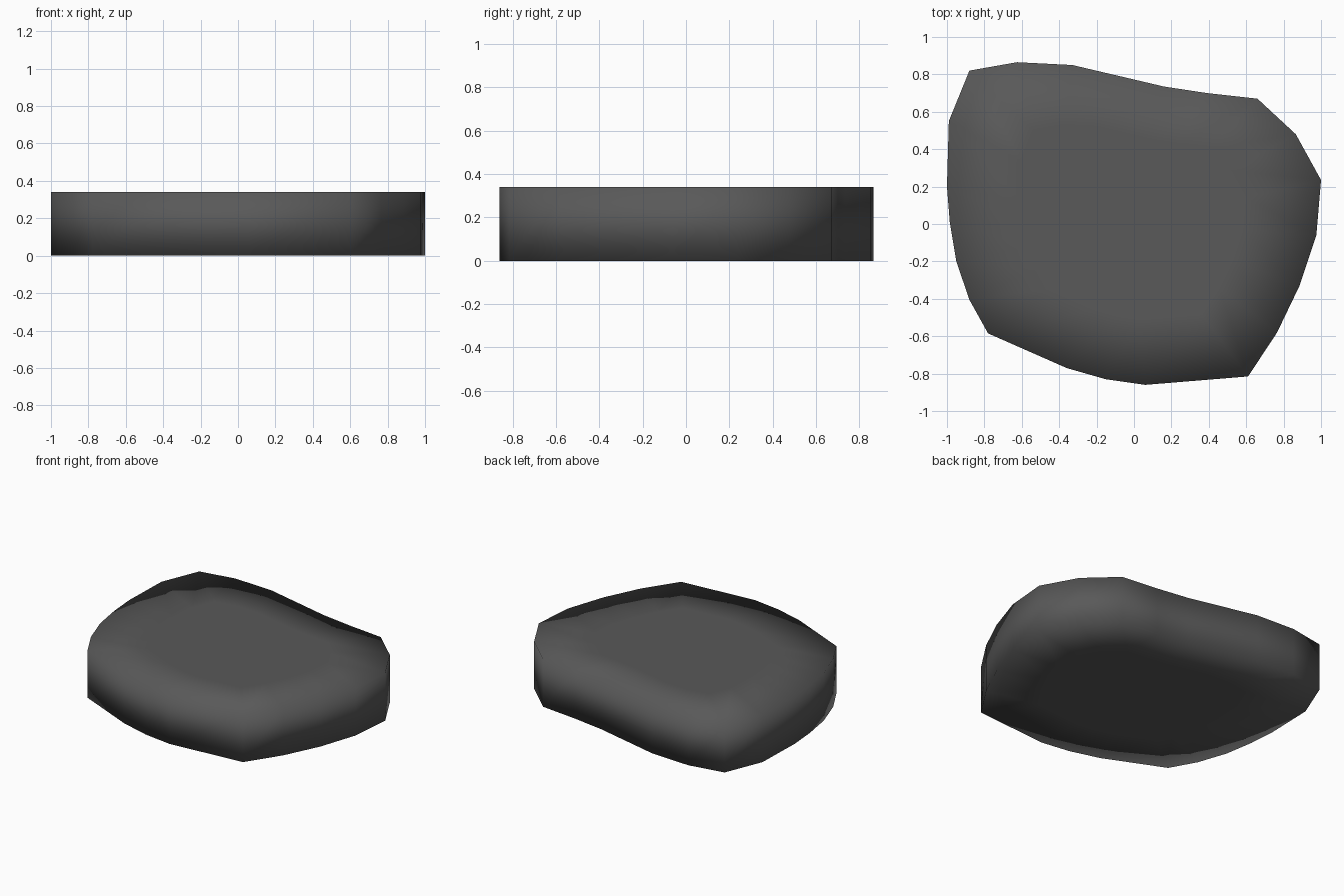
import bpy
import bmesh

if "Cube" in bpy.data.objects:
    bpy.data.objects.remove(bpy.data.objects["Cube"])

HEIGHT = 0.34
INNER = 0.6  # scale of the flat centre inside the softly shaded rim

# Stone outline seen from above, counter-clockwise
outline = [
    (0.66, 0.67), (0.39, 0.70), (0.16, 0.735), (-0.33, 0.85), (-0.625, 0.865),
    (-0.88, 0.82), (-0.99, 0.55), (-1.0, 0.20), (-0.985, 0.01), (-0.95, -0.20),
    (-0.88, -0.405), (-0.78, -0.585), (-0.36, -0.77), (-0.15, -0.83),
    (0.06, -0.86), (0.61, -0.815), (0.765, -0.58), (0.885, -0.33),
    (0.975, -0.06), (1.0, 0.235), (0.865, 0.48),
]

stone_grey = bpy.data.materials.new("dark stone grey")
stone_grey.diffuse_color = (0.1, 0.1, 0.1, 1.0)
stone_grey.use_nodes = True
stone_grey.node_tree.nodes["Principled BSDF"].inputs["Base Color"].default_value = stone_grey.diffuse_color

bm = bmesh.new()


def ring(scale, z):
    return [bm.verts.new((x * scale, y * scale, z)) for x, y in outline]


# Flat slab: inner bottom, rim bottom, rim top, inner top
rings = [ring(INNER, 0), ring(1, 0), ring(1, HEIGHT), ring(INNER, HEIGHT)]
n = len(outline)
for low, high in zip(rings, rings[1:]):
    for i in range(n):
        j = (i + 1) % n
        bm.faces.new((low[i], low[j], high[j], high[i]))
bm.faces.new(rings[-1])
bm.faces.new(list(reversed(rings[0])))
bmesh.ops.recalc_face_normals(bm, faces=bm.faces)

# Smooth everywhere, so the rim looks worn and rounded
for face in bm.faces:
    face.smooth = True

mesh = bpy.data.meshes.new("flat_stone")
bm.to_mesh(mesh)
bm.free()
mesh.materials.append(stone_grey)
stone = bpy.data.objects.new("flat_stone", mesh)
bpy.context.collection.objects.link(stone)
